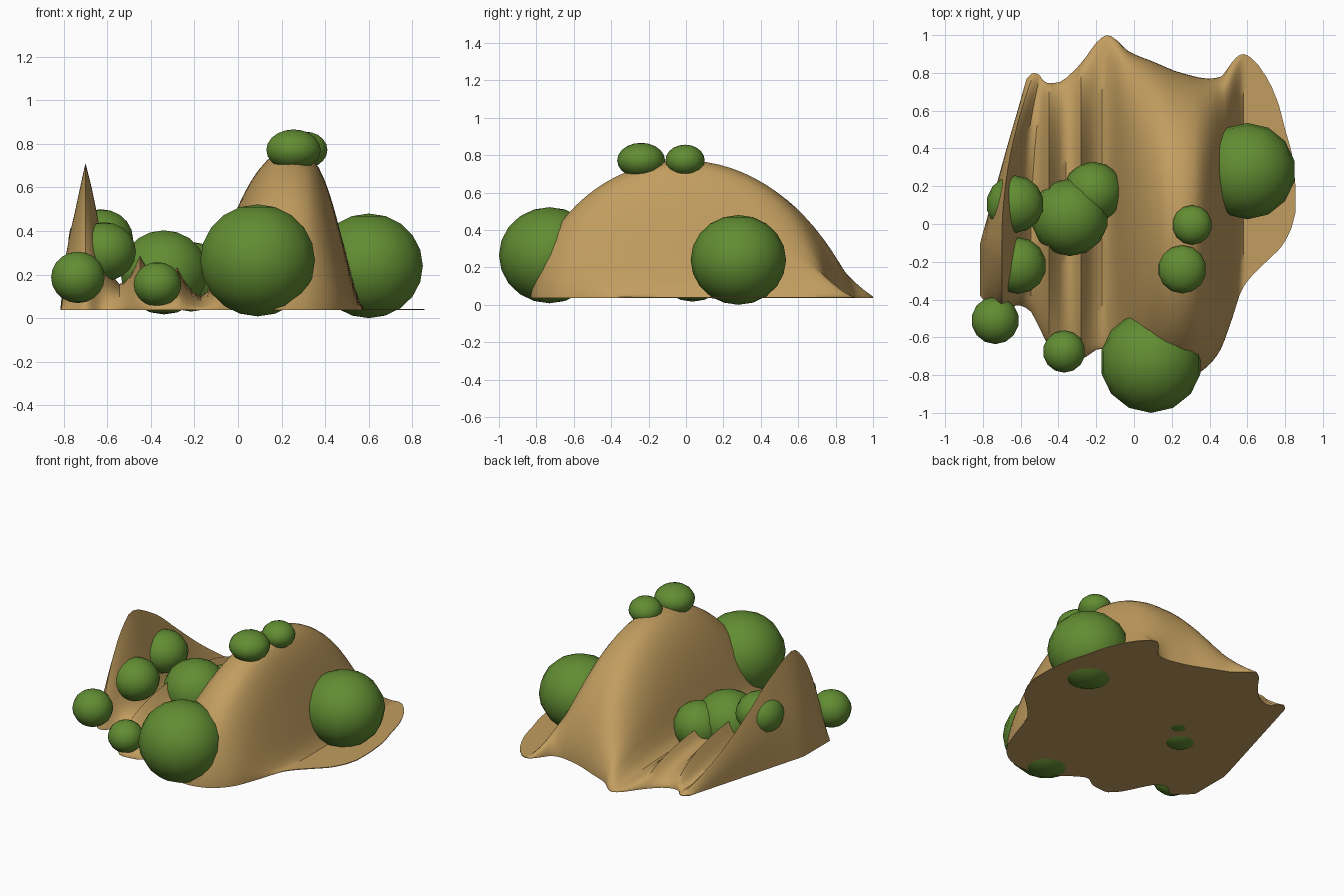
import bpy, bmesh, math

if "Cube" in bpy.data.objects:
    bpy.data.objects.remove(bpy.data.objects["Cube"])


def material(name, rgb):
    m = bpy.data.materials.new(name)
    m.diffuse_color = (*rgb, 1)
    m.use_nodes = True
    m.node_tree.nodes["Principled BSDF"].inputs["Base Color"].default_value = m.diffuse_color
    return m


SAND = material("sandy tan", (0.54, 0.34, 0.115))
GREEN = material("bush green", (0.120, 0.265, 0.032))


def curve(pts, x):
    """Smooth interpolation through (x, value) stops, without overshoot."""
    if x <= pts[0][0]:
        return pts[0][1]
    if x >= pts[-1][0]:
        return pts[-1][1]
    n = len(pts)
    slopes = [(pts[i + 1][1] - pts[i][1]) / (pts[i + 1][0] - pts[i][0]) for i in range(n - 1)]

    def tangent(i):
        if i == 0 or i == n - 1:
            return slopes[min(i, n - 2)]
        a, b = slopes[i - 1], slopes[i]
        return 0 if a * b <= 0 else 2 * a * b / (a + b)

    i = max(k for k in range(n - 1) if pts[k][0] <= x)
    w = pts[i + 1][0] - pts[i][0]
    t = (x - pts[i][0]) / w
    return ((2 * t**3 - 3 * t**2 + 1) * pts[i][1] + (t**3 - 2 * t**2 + t) * w * tangent(i)
            + (3 * t**2 - 2 * t**3) * pts[i + 1][1] + (t**3 - t**2) * w * tangent(i + 1))


# Plan outline of the ground: front and back edge for each column
FRONT = [(-.815, -.38), (-.78, -.42), (-.7, -.48), (-.62, -.43), (-.56, -.45), (-.5, -.55),
         (-.45, -.65), (-.37, -.72), (-.27, -.71), (-.18, -.66), (-.1, -.70), (.05, -.81),
         (.2, -.83), (.3, -.81), (.37, -.77), (.45, -.68), (.52, -.5), (.57, -.35),
         (.62, -.28), (.7, -.2), (.78, -.12), (.83, -.03), (.855, .06)]
BACK = [(-.815, .77), (-.7, .80), (-.62, .79), (-.53, .76), (-.45, .745), (-.4, .75), (-.33, .80),
        (-.25, .89), (-.2, .96), (-.14, 1.0), (-.1, .98), (-.03, .915), (.1, .86), (.25, .80),
        (.4, .77), (.46, .78), (.5, .83), (.54, .88), (.575, .90), (.62, .88), (.7, .78),
        (.76, .65), (.8, .5), (.84, .35), (.855, .2)]
# Height profile across the ground, in pieces so the crests stay sharp
PROFILE = [
    [(-.815, 0), (-.79, .25), (-.75, .44), (-.72, .58), (-.7, .67)],
    [(-.7, .67), (-.67, .55), (-.64, .40), (-.6, .22), (-.545, .12), (-.5, .15), (-.45, .25)],
    [(-.45, .25), (-.42, .20), (-.36, .13), (-.32, .14), (-.28, .20)],
    [(-.28, .20), (-.23, .11), (-.17, .06), (-.12, .12), (-.06, .31), (0, .47), (.05, .57),
     (.1, .645), (.17, .71), (.25, .73), (.32, .71), (.37, .65), (.42, .53), (.46, .39),
     (.5, .24), (.54, .09), (.58, 0), (.855, 0)],
]
# Where the leftmost columns bend to at the back
BACK_X = [(-.815, -.56), (-.7, -.53), (-.62, -.5), (-.53, -.475), (-.45, -.45)]
# Rise and fall of the left ridge along its length
RIDGE = [(0, 0), (.04, .3), (.1, .62), (.18, .88), (.26, 1), (.45, .84), (.6, .60),
         (.75, .35), (.9, .13), (1, 0)]

BASE, BOTTOM = 0.042, 0.037


def ground_point(u, v):
    t = (1 - math.cos(math.pi * v)) / 2
    front, back = curve(FRONT, u), curve(BACK, u)
    y = front + (back - front) * t
    x = u
    if u < -.45:
        bend = min(1, max(0, (y + .1) / .9))
        power = 1 + min(1, (u + .815) / .115)
        x += (curve(BACK_X, u) - u) * bend ** power
    height = next(curve(p, u) for p in PROFILE if u <= p[-1][0] + 1e-6)
    arch = max(0, 1 - (2 * t - 1) ** 2) ** .57
    mix = min(1, max(0, (u + .6) / .12))
    return x, y, BASE + height * (curve(RIDGE, t) * (1 - mix) + arch * mix)


def build_ground():
    # Columns sit on every profile stop, with extra ones between
    stops = sorted({s[0] for p in PROFILE for s in p} | {s[0] for s in BACK if s[0] > .6}
                   | {s[0] for s in FRONT if s[0] > .6})
    cols = [a + (b - a) * k / 2 for a, b in zip(stops, stops[1:]) for k in (0, 1)] + [stops[-1]]
    rows = 40
    bm = bmesh.new()
    g = [[bm.verts.new(ground_point(u, j / rows)) for j in range(rows + 1)] for u in cols]
    n = len(cols) - 1
    for i in range(n):
        for j in range(rows):
            bm.faces.new((g[i][j], g[i + 1][j], g[i + 1][j + 1], g[i][j + 1]))
    # Thin rim and flat underside
    ring = ([g[i][0] for i in range(n)] + [g[n][j] for j in range(rows)]
            + [g[i][rows] for i in range(n, 0, -1)] + [g[0][j] for j in range(rows, 0, -1)])
    low = [bm.verts.new((v.co.x, v.co.y, BOTTOM)) for v in ring]
    for k in range(len(ring)):
        m = (k + 1) % len(ring)
        bm.faces.new((ring[k], low[k], low[m], ring[m]))
    bm.faces.new(low[::-1])
    bmesh.ops.recalc_face_normals(bm, faces=bm.faces)
    me = bpy.data.meshes.new("ground")
    bm.to_mesh(me)
    bm.free()
    ob = bpy.data.objects.new("ground", me)
    bpy.context.collection.objects.link(ob)
    return ob


def finish(ob, mat, angle):
    ob.data.materials.append(mat)
    bpy.ops.object.select_all(action='DESELECT')
    ob.select_set(True)
    bpy.context.view_layer.objects.active = ob
    bpy.ops.object.shade_smooth_by_angle(angle=math.radians(angle))


finish(build_ground(), SAND, 45)

# Bushes: x, y, z, radius, vertical radius
BUSHES = {
    "front_large_bush": (.09, -.73, .265, .27, .257),
    "right_large_bush": (.60, .28, .24, .255, .24),
    "hilltop_back_bush": (.308, -.005, .772, .105, .084),
    "hilltop_front_bush": (.255, -.24, .772, .128, .094),
    "left_corner_bush": (-.735, -.51, .187, .126, .118),
    "front_small_bush": (-.37, -.675, .155, .112, .102),
    "valley_bush": (-.34, .035, .21, .205, .193),
    "valley_back_bush": (-.215, .17, .19, .16, .16),
    "ridge_front_bush": (-.615, -.22, .305, .15, .135),
    "ridge_back_bush": (-.63, .105, .365, .152, .135),
}
for name, (x, y, z, r, rz) in BUSHES.items():
    bpy.ops.mesh.primitive_uv_sphere_add(segments=14, ring_count=10, location=(x, y, z))
    bush = bpy.context.object
    bush.name = name
    bush.scale = (r, r, rz)
    finish(bush, GREEN, 60)
